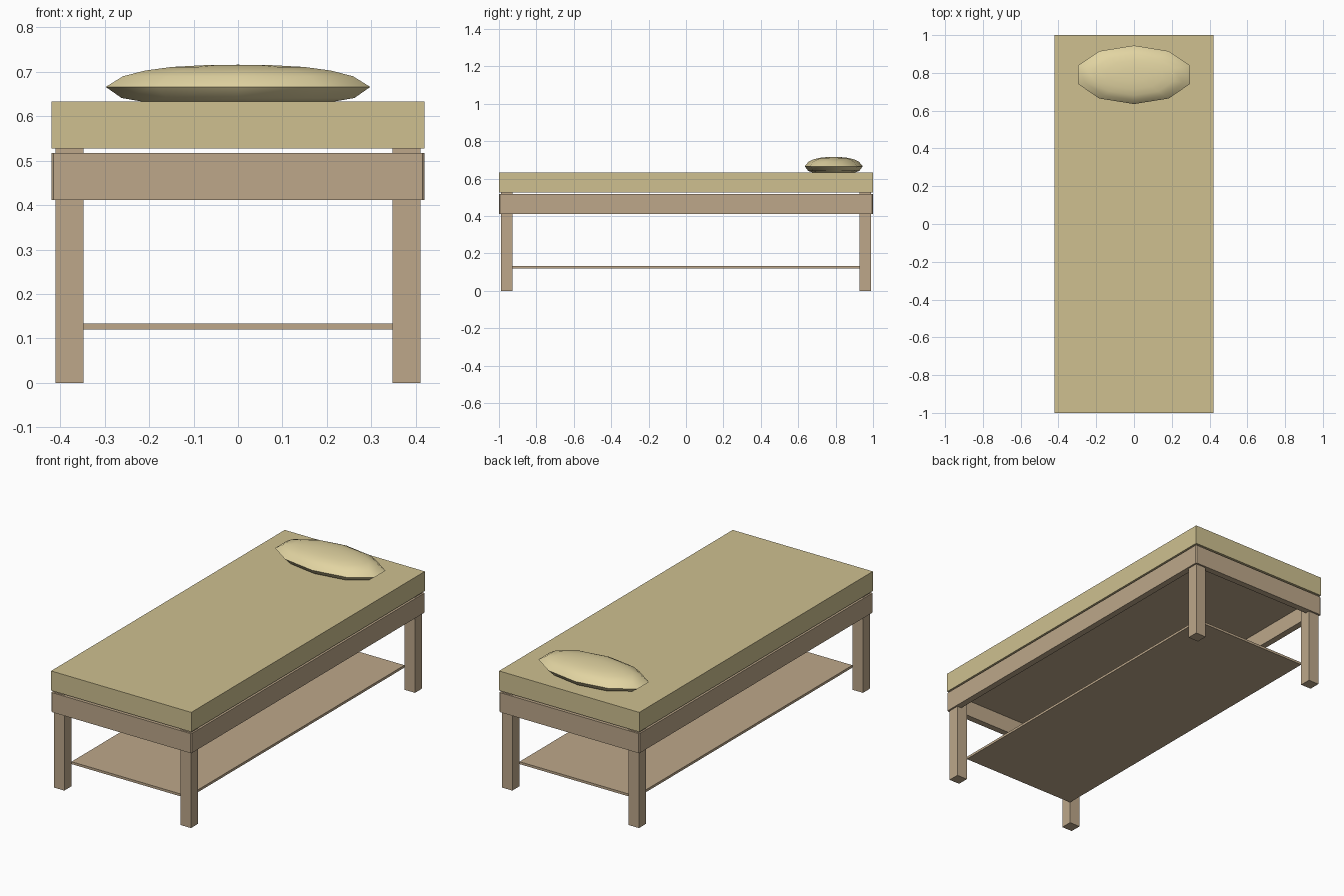
import bpy, bmesh, math

cube = bpy.data.objects.get("Cube")
if cube:
    bpy.data.objects.remove(cube, do_unlink=True)


def material(name, rgb):
    m = bpy.data.materials.new(name)
    m.use_nodes = True
    m.diffuse_color = (*rgb, 1)
    m.node_tree.nodes["Principled BSDF"].inputs["Base Color"].default_value = (*rgb, 1)
    return m


WOOD = material("light brown wood", (0.51, 0.39, 0.255))
CLOTH = material("khaki cloth", (0.62, 0.53, 0.28))
PILLOW = material("pale cream cloth", (0.76, 0.66, 0.36))


def add_object(name, bm, mat):
    mesh = bpy.data.meshes.new(name)
    bmesh.ops.recalc_face_normals(bm, faces=bm.faces)
    bm.to_mesh(mesh)
    bm.free()
    mesh.materials.append(mat)
    obj = bpy.data.objects.new(name, mesh)
    bpy.context.collection.objects.link(obj)
    return obj


def box(name, x, y, z, mat):
    """Box from (low, high) ranges on each axis."""
    bm = bmesh.new()
    bmesh.ops.create_cube(bm, size=1)
    for v in bm.verts:
        for i, (low, high) in enumerate((x, y, z)):
            v.co[i] = high if v.co[i] > 0 else low
    return add_object(name, bm, mat)


def span(a, b, sign):
    return tuple(sorted((a * sign, b * sign)))


RAIL_Z = (0.411, 0.517)

# Mattress, bed base and lower shelf
box("mattress", (-0.42, 0.42), (-1, 1), (0.527, 0.633), CLOTH)
box("base_panel", (-0.385, 0.385), (-0.965, 0.965), (0.5, 0.514), WOOD)
box("lower_shelf", (-0.348, 0.348), (-0.928, 0.928), (0.12, 0.133), WOOD)

# Frame rails
for s, side, end in ((1, "left", "back"), (-1, "right", "front")):
    box(side + "_rail", span(0.385, 0.42, s), (-0.965, 0.965), RAIL_Z, WOOD)
    box(end + "_rail", (-0.385, 0.385), span(0.965, 1, s), RAIL_Z, WOOD)

# Legs and frame corner blocks with a softened outer edge
for sx, side in ((1, "left"), (-1, "right")):
    for sy, end in ((1, "back"), (-1, "front")):
        name = end + "_" + side
        box(name + "_leg", span(0.348, 0.411, sx), span(0.928, 0.99, sy), (0, 0.527), WOOD)
        block = box(name + "_corner", span(0.385, 0.42, sx), span(0.965, 1, sy), RAIL_Z, WOOD)
        bm = bmesh.new()
        bm.from_mesh(block.data)
        outer = [e for e in bm.edges
                 if all(v.co.x * sx > 0.41 and v.co.y * sy > 0.99 for v in e.verts)]
        bmesh.ops.bevel(bm, geom=outer, offset=0.005, segments=1, affect='EDGES')
        bm.to_mesh(block.data)
        bm.free()

# Pillow: ten-sided rings from the bottom to the crown
SIDES = 10
bm = bmesh.new()
rings = []
for scale, z in ((0.72, 0.633), (0.88, 0.641), (1, 0.666), (0.87, 0.69),
                 (0.7, 0.703), (0.5, 0.711), (0.25, 0.715)):
    rings.append([bm.verts.new((0.313 * scale * math.cos(a), 0.79 + 0.155 * scale * math.sin(a), z))
                  for a in (math.pi / 2 + math.tau * i / SIDES for i in range(SIDES))])
for low, high in zip(rings, rings[1:]):
    for i in range(SIDES):
        j = (i + 1) % SIDES
        bm.faces.new((low[i], low[j], high[j], high[i]))
bm.faces.new(rings[0])
crown = bm.verts.new((0, 0.79, 0.716))
for i in range(SIDES):
    bm.faces.new((rings[-1][i], rings[-1][(i + 1) % SIDES], crown))
pillow = add_object("pillow", bm, PILLOW)
bpy.ops.object.select_all(action='DESELECT')
pillow.select_set(True)
bpy.context.view_layer.objects.active = pillow
bpy.ops.object.shade_smooth_by_angle(angle=math.radians(40))
